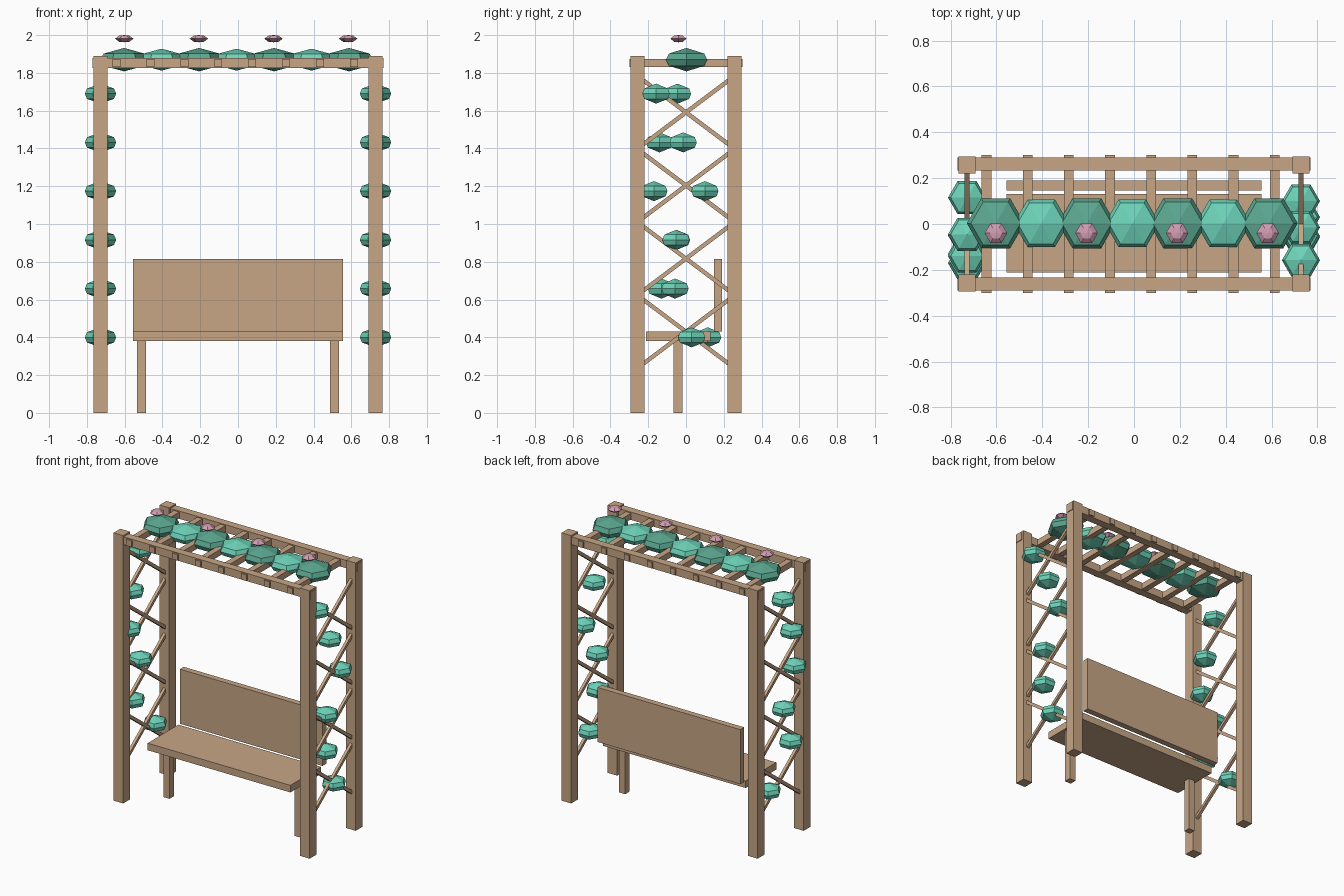
import bpy, bmesh, math

if "Cube" in bpy.data.objects:
    bpy.data.objects.remove(bpy.data.objects["Cube"])


def material(name, color):
    m = bpy.data.materials.new(name)
    m.diffuse_color = (*color, 1)
    m.use_nodes = True
    m.node_tree.nodes["Principled BSDF"].inputs["Base Color"].default_value = m.diffuse_color
    return m


WOOD = material("light wood", (0.57, 0.38, 0.24))
LEAF = material("light leaf", (0.155, 0.66, 0.49))
DARK_LEAF = material("dark leaf", (0.105, 0.39, 0.28))
PINK = material("pink petal", (0.65, 0.34, 0.45))


def finish(name, bm, mat):
    bmesh.ops.recalc_face_normals(bm, faces=bm.faces[:])
    me = bpy.data.meshes.new(name)
    bm.to_mesh(me)
    bm.free()
    me.materials.append(mat)
    ob = bpy.data.objects.new(name, me)
    bpy.context.collection.objects.link(ob)
    return ob


def box(name, lo, hi, mat=WOOD):
    bm = bmesh.new()
    bmesh.ops.create_cube(bm, size=1)
    for v in bm.verts:
        v.co = [(a + b) / 2 + c * (b - a) for a, b, c in zip(lo, hi, v.co)]
    return finish(name, bm, mat)


def blob(name, center, radius, half_height, mat, ring=(0.86, 0.52)):
    """Six-sided faceted clump: pole, ring, equator, ring, pole."""
    bm = bmesh.new()
    loops = []
    for r, h in (ring[0], -ring[1]), (1, 0), ring:
        loops.append([bm.verts.new((radius * r * math.cos(i * math.pi / 3),
                                    radius * r * math.sin(i * math.pi / 3),
                                    half_height * h)) for i in range(6)])
    bottom = bm.verts.new((0, 0, -half_height))
    top = bm.verts.new((0, 0, half_height))
    for i in range(6):
        j = (i + 1) % 6
        for a, b in zip(loops, loops[1:]):
            bm.faces.new((a[i], a[j], b[j], b[i]))
        bm.faces.new((bottom, loops[0][j], loops[0][i]))
        bm.faces.new((top, loops[2][i], loops[2][j]))
    ob = finish(name, bm, mat)
    ob.location = center
    return ob


# Corner posts and long top beams
for y in (-0.257, 0.257):
    for x in (-0.728, 0.728):
        box("post", (x - 0.0375, y - 0.0375, 0), (x + 0.0375, y + 0.0375, 1.89))
    yb = math.copysign(0.262, y)
    box("top_beam", (-0.77, yb - 0.028, 1.825), (0.77, yb + 0.028, 1.88))

# Cross slats of the roof
for i in range(8):
    x = -0.643 + 0.1795 * i
    box("roof_slat", (x - 0.021, -0.30, 1.83), (x + 0.021, 0.30, 1.873))

# Crossed lattice bars on both ends
length = 2 * math.hypot(0.235, 0.176)
for x in (-0.728, 0.728):
    for i in range(4):
        for s in (-1, 1):
            bar = box("lattice_bar", (-0.01, -length / 2, -0.011),
                      (0.01, length / 2, 0.011))
            bar.location = (x, 0, 0.43 + 0.387 * i)
            bar.rotation_euler.x = s * math.atan2(0.165, 0.22)

# Bench
box("seat", (-0.557, -0.212, 0.38), (0.557, 0.13, 0.43))
box("backrest", (-0.557, 0.147, 0.43), (0.557, 0.19, 0.815))
for x in (-0.512, 0.512):
    box("bench_leg", (x - 0.024, -0.067, 0), (x + 0.024, -0.019, 0.38))

# Climbing leaves on the lattices, from the bottom up
for x, ys in ((-0.728, (0.115, -0.13, -0.05, -0.17, -0.14, -0.045)),
              (0.728, (0.03, -0.058, -0.053, 0.10, -0.015, -0.158))):
    for i, y in enumerate(ys):
        blob("side_leaves", (x, y, 0.40 + 0.258 * i), 0.083, 0.053, LEAF)

# Roof leaves in alternating greens
for i in range(7):
    dark = i % 2 == 0
    blob("roof_leaves", (-0.603 + 0.1985 * i, 0.003, 1.87),
         0.126 if dark else 0.12, 0.062 if dark else 0.058,
         DARK_LEAF if dark else LEAF)

# Blossoms above the roof
for i in range(4):
    blob("blossom", (-0.602 + 0.395 * i, -0.04, 1.981), 0.049, 0.019, PINK,
         ring=(0.55, 0.85))
